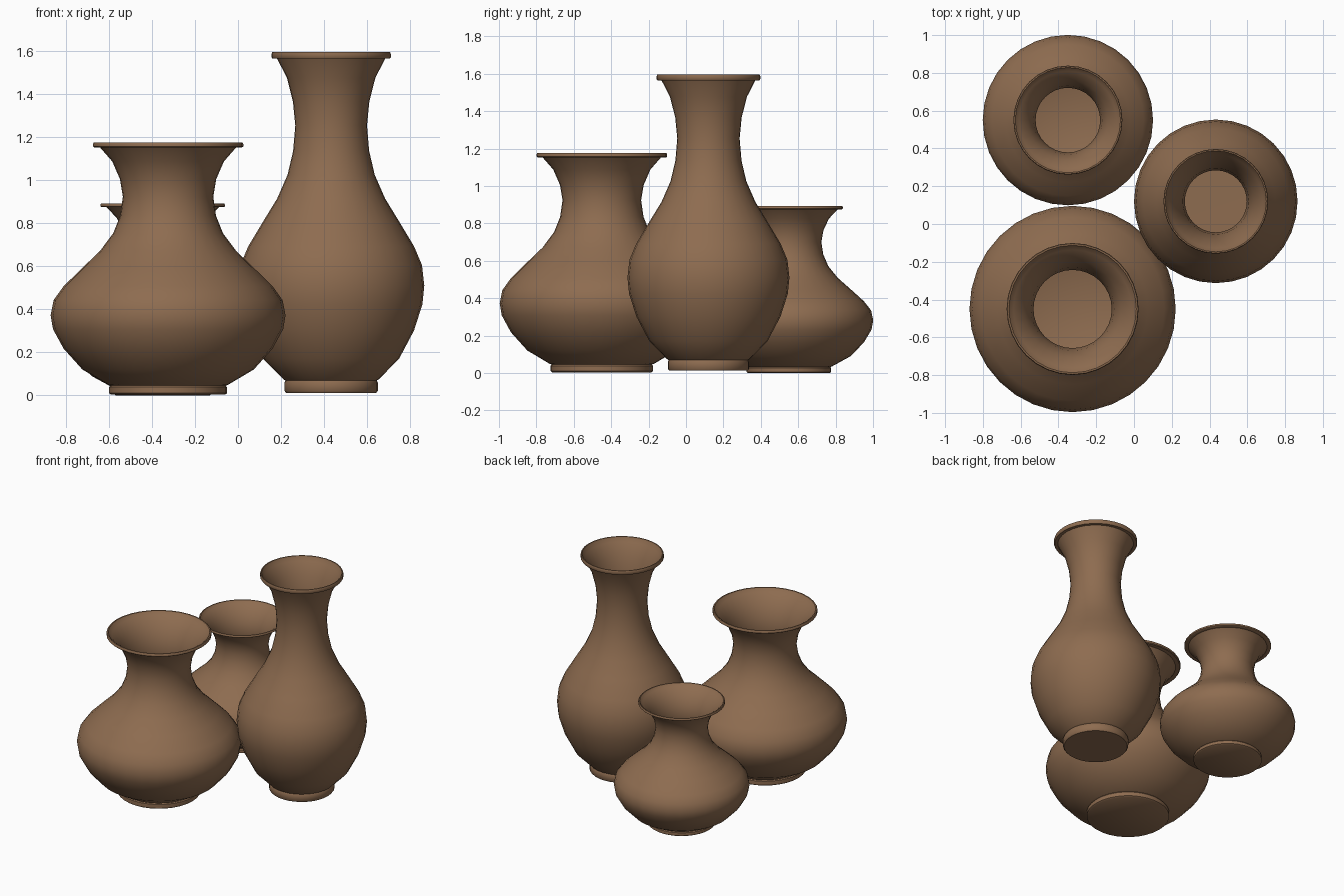
import bpy, bmesh, math

if "Cube" in bpy.data.objects:
    bpy.data.objects.remove(bpy.data.objects["Cube"])

# single clay colour
clay = bpy.data.materials.new("brown clay")
clay.diffuse_color = (0.27, 0.15, 0.08, 1.0)
clay.use_nodes = True
clay.node_tree.nodes["Principled BSDF"].inputs["Base Color"].default_value = clay.diffuse_color

SIDES = 32

# shared outline: (radius / widest radius, height / total height)
FOOT = [(0.0, 0.0), (0.485, 0.0), (0.502, 0.006), (0.502, 0.030), (0.49, 0.036)]
BODY = [(0.51, 0.039), (0.73, 0.10), (0.89, 0.183), (0.98, 0.26), (1.0, 0.315),
        (0.975, 0.375), (0.89, 0.43), (0.73, 0.503), (0.58, 0.57), (0.468, 0.64),
        (0.408, 0.71), (0.385, 0.785), (0.41, 0.855), (0.475, 0.925), (0.58, 0.981)]
RIM = [(0.63, 0.981), (0.64, 0.985), (0.64, 0.995), (0.633, 1.0), (0.618, 1.0), (0.61, 0.993)]
# thin inner wall follows the body back down to a flat floor
INSIDE = [(r - 0.006, z) for r, z in reversed(BODY)] + [(0.0, 0.037)]
PROFILE = FOOT + BODY + RIM + INSIDE


def make_vase(name, x, y, z, radius, height):
    bm = bmesh.new()
    rings = []
    for r, h in PROFILE:
        count = SIDES if r > 0 else 1
        rings.append([bm.verts.new((r * radius * math.cos(2 * math.pi * i / SIDES),
                                    r * radius * math.sin(2 * math.pi * i / SIDES),
                                    h * height)) for i in range(count)])
    for a, b in zip(rings, rings[1:]):
        for i in range(SIDES):
            j = (i + 1) % SIDES
            if len(a) == 1:
                bm.faces.new((a[0], b[j], b[i]))
            elif len(b) == 1:
                bm.faces.new((a[i], a[j], b[0]))
            else:
                bm.faces.new((a[i], a[j], b[j], b[i]))
    for f in bm.faces:
        f.smooth = True
    bmesh.ops.recalc_face_normals(bm, faces=bm.faces[:])
    mesh = bpy.data.meshes.new(name)
    bm.to_mesh(mesh)
    bm.free()
    mesh.set_sharp_from_angle(angle=math.radians(40))
    mesh.materials.append(clay)
    obj = bpy.data.objects.new(name, mesh)
    obj.location = (x, y, z)
    bpy.context.collection.objects.link(obj)


make_vase("tall_vase", 0.433, 0.12, 0.012, 0.433, 1.583)
make_vase("wide_vase", -0.325, -0.45, 0.003, 0.546, 1.172)
make_vase("small_vase", -0.35, 0.55, 0.0, 0.451, 0.892)
